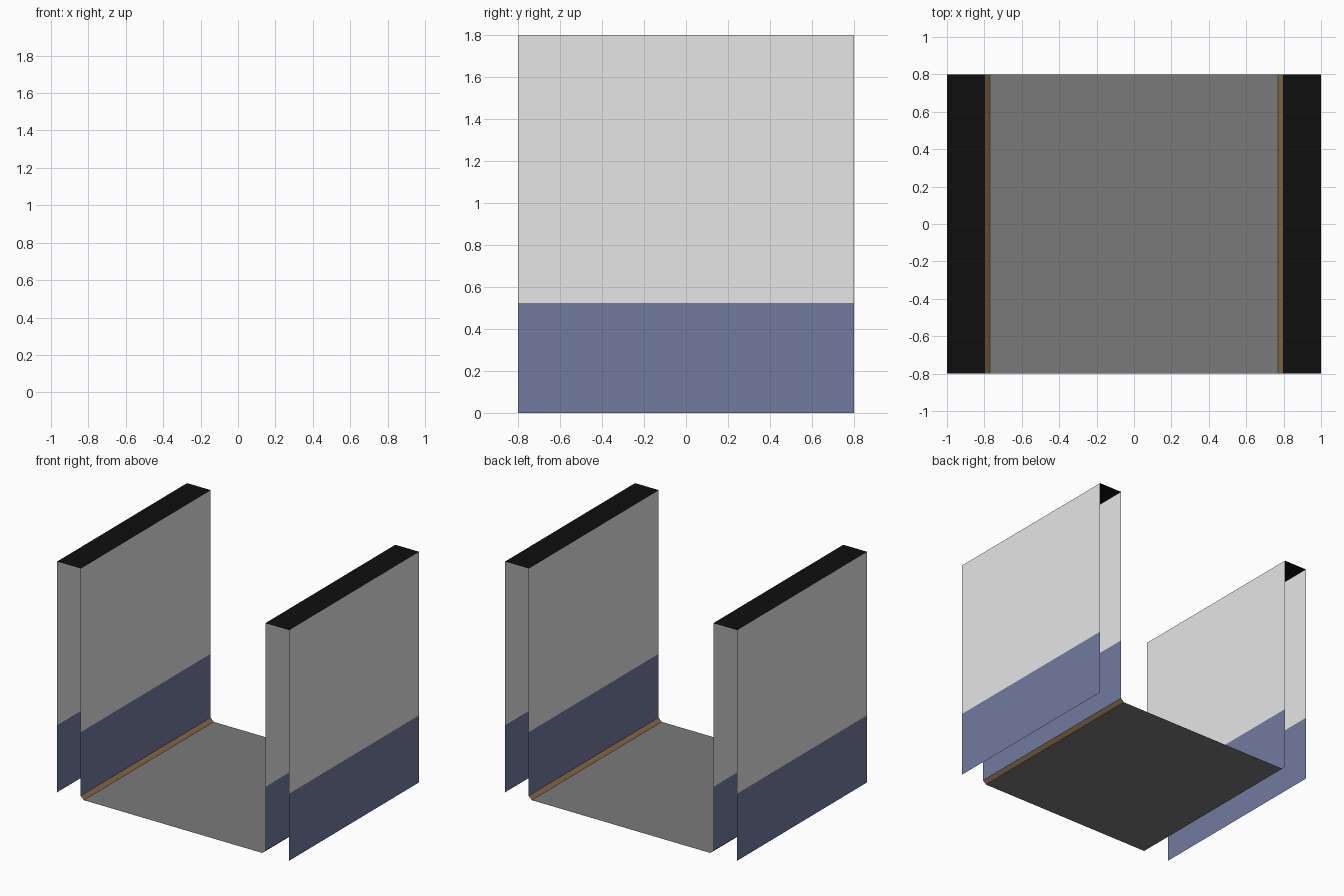
import bpy

if "Cube" in bpy.data.objects:
    bpy.data.objects.remove(bpy.data.objects["Cube"])

HALF_DEPTH = 0.8   # half length along y
INNER = 0.797      # inner wall face
FLOOR = 0.77       # floor edge
SKIRT = 0.026      # height of the skirting chamfer
BAND = 0.523       # top of the blue band
TOP = 1.8


def lin(c):
    return c / 12.92 if c <= 0.04045 else ((c + 0.055) / 1.055) ** 2.4


def material(name, hexa):
    m = bpy.data.materials.new(name)
    rgb = [lin(int(hexa[i:i + 2], 16) / 255) for i in (0, 2, 4)]
    m.diffuse_color = (*rgb, 1)
    m.use_nodes = True
    m.node_tree.nodes["Principled BSDF"].inputs["Base Color"].default_value = m.diffuse_color
    return m


white = material("wall_white", "E6E6E6")
blue = material("wall_blue", "717B9F")
grey = material("floor_grey", "7A7A7A")
brown = material("skirting_brown", "8A6E48")
black = material("wall_top_black", "0F0F0F")


def strip(name, profile, mats, mirror=True):
    """Sweep an open (x, z) profile along y; one material per segment."""
    verts, faces = [], []
    for x, z in profile:
        verts += [(x, -HALF_DEPTH, z), (x, HALF_DEPTH, z)]
    for i in range(len(profile) - 1):
        a = 2 * i
        faces.append((a, a + 2, a + 3, a + 1))
    me = bpy.data.meshes.new(name)
    me.from_pydata(verts, [], faces)
    for m in mats:
        me.materials.append(m)
    for p in me.polygons:
        p.material_index = p.index
    ob = bpy.data.objects.new(name, me)
    bpy.context.collection.objects.link(ob)
    if mirror:
        mod = ob.modifiers.new("Mirror", 'MIRROR')
        mod.use_axis[0] = True
    return ob


# Floor of the corridor
strip("floor", [(-FLOOR, 0), (FLOOR, 0)], [grey], mirror=False)
# Angled skirting along both walls
strip("skirting", [(FLOOR, 0), (INNER, SKIRT)], [brown])
# Inner wall faces: blue band below, white above
strip("inner_wall", [(INNER, SKIRT), (INNER, BAND), (INNER, TOP)], [blue, white])
# Flat black wall tops
strip("wall_top", [(INNER, TOP), (1, TOP)], [black])
# Outer wall faces (ends and undersides stay open)
strip("outer_wall", [(1, TOP), (1, BAND), (1, 0)], [white, blue])
